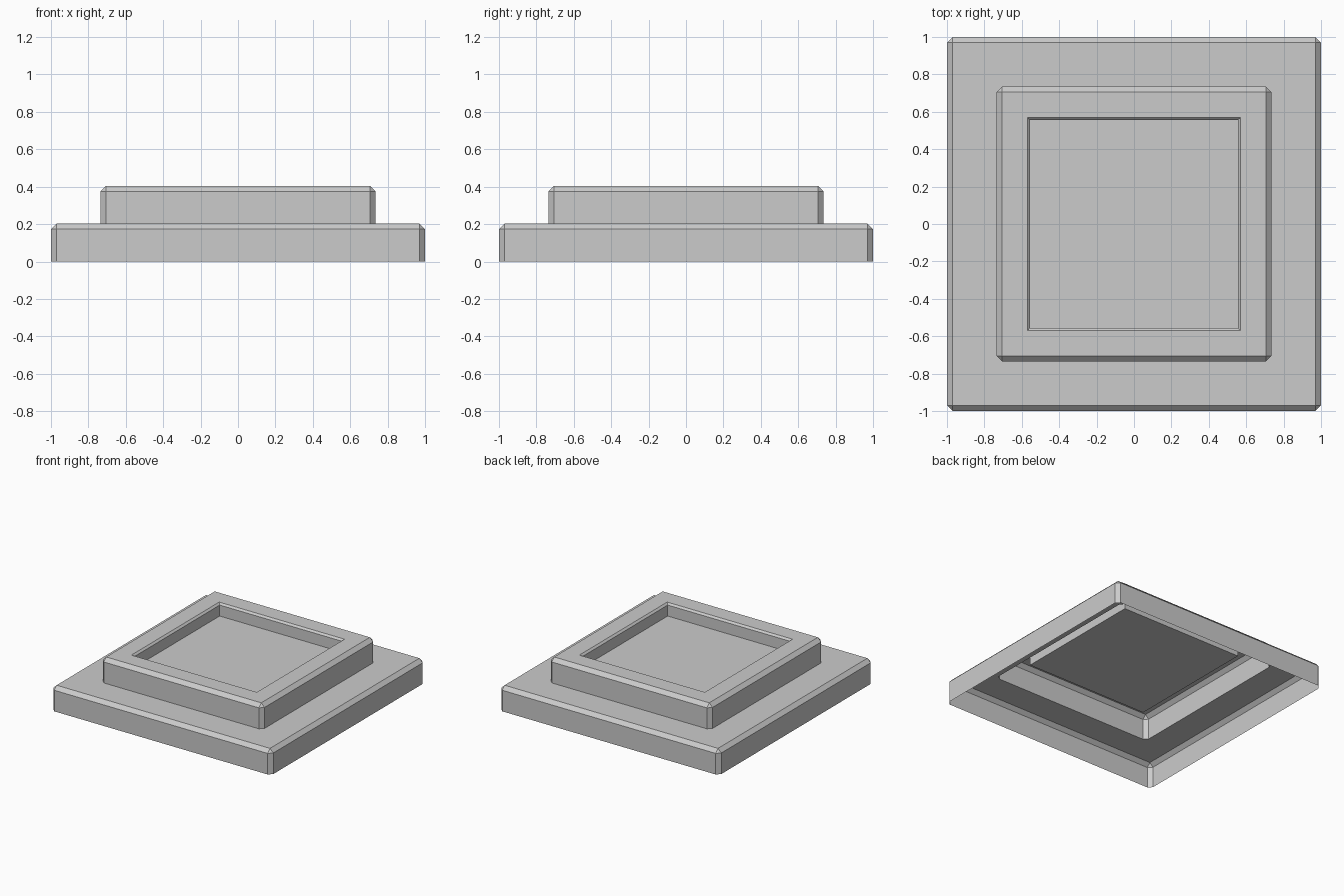
import bpy
import bmesh

cube = bpy.data.objects.get("Cube")
if cube:
    bpy.data.objects.remove(cube, do_unlink=True)

# Single plain grey
grey = bpy.data.materials.new("plain_grey")
grey.use_nodes = True
colour = (0.6, 0.6, 0.6, 1)
grey.diffuse_color = colour
grey.node_tree.nodes["Principled BSDF"].inputs["Base Color"].default_value = colour

BEVEL = 0.03
LIP = 0.015
LEDGE_Z = 0.203
TOP_Z = 0.405
FLOOR_Z = 0.3


def ring(bm, half, cut, z):
    """Square outline with its corners cut off, as eight vertices."""
    inner = half - cut
    points = []
    x, y, u, v = half, -inner, half, inner
    for _ in range(4):
        points += [(x, y, z), (u, v, z)]
        x, y, u, v = -y, x, -v, u
    return [bm.verts.new(p) for p in points]


def stepped_shell(name, profile):
    """Skin the rings from the open base to the capped recess floor."""
    bm = bmesh.new()
    rings = [ring(bm, *step) for step in profile]
    for low, high in zip(rings, rings[1:]):
        for i in range(8):
            j = (i + 1) % 8
            bm.faces.new((low[i], low[j], high[j], high[i]))
    bm.faces.new(rings[-1])
    # Uncut corners collapse to a single vertex
    bmesh.ops.remove_doubles(bm, verts=bm.verts, dist=0.0005)
    mesh = bpy.data.meshes.new(name)
    bm.to_mesh(mesh)
    bm.free()
    mesh.materials.append(grey)
    obj = bpy.data.objects.new(name, mesh)
    bpy.context.collection.objects.link(obj)
    return obj


stepped_shell("stepped_plinth", [
    # Lower slab
    (1.0, BEVEL, 0),
    (1.0, BEVEL, LEDGE_Z - BEVEL),
    (1.0 - BEVEL, 0, LEDGE_Z),
    # Upper slab
    (0.735, BEVEL, LEDGE_Z),
    (0.735, BEVEL, TOP_Z - BEVEL),
    (0.735 - BEVEL, 0, TOP_Z),
    # Sunken panel
    (0.57, 0, TOP_Z),
    (0.57 - LIP, 0, TOP_Z - LIP),
    (0.57 - LIP, 0, FLOOR_Z),
])
